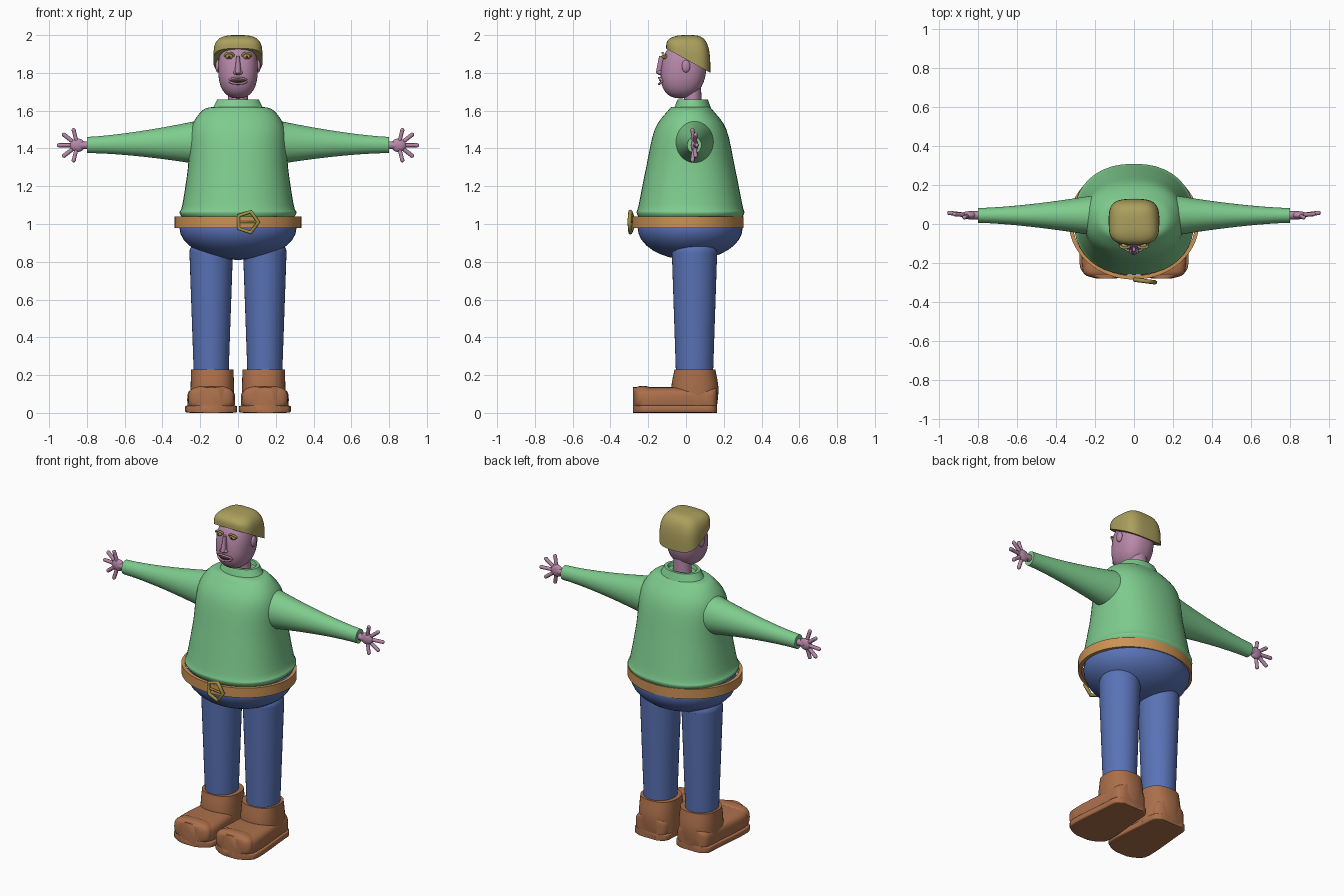
import bpy, bmesh, math
from math import sin, cos, radians
from mathutils import Vector

if "Cube" in bpy.data.objects:
    bpy.data.objects.remove(bpy.data.objects["Cube"])


def material(name, *colour):
    mat = bpy.data.materials.new(name)
    mat.use_nodes = True
    mat.diffuse_color = (*colour, 1)
    shader = mat.node_tree.nodes["Principled BSDF"]
    shader.inputs["Base Color"].default_value = (*colour, 1)
    return mat


GREEN = material("shirt green", .21, .6, .27)
BLUE = material("jeans blue", .1, .17, .47)
BROWN = material("boot brown", .41, .16, .07)
TAN = material("belt tan", .6, .29, .09)
BLOND = material("hair blond", .41, .35, .11)
GOLD = material("buckle gold", .36, .28, .06)
SKIN = material("skin pink", .48, .25, .4)
DARK = material("mouth dark", .06, .03, .04)


def add_object(name, data, mat):
    data.materials.append(mat)
    ob = bpy.data.objects.new(name, data)
    bpy.context.collection.objects.link(ob)
    return ob


def soften(rings, steps=4):
    """Catmull-Rom interpolation between neighbouring rings."""
    last = len(rings) - 1
    result = []
    for i in range(last):
        a, b, c, d = (Vector(rings[max(0, min(last, i + k))]) for k in (-1, 0, 1, 2))
        for step in range(steps):
            u = step / steps
            bend = (2 * a - 5 * b + 4 * c - d) * u + (3 * b - a - 3 * c + d) * u * u
            result.append(b + (c - a + bend) * u / 2)
    return result + [rings[last]]


def loft(name, mat, centre, rings, axis='z', power=2, caps=True, sides=40):
    """Skin rings of (position, radius, radius, optional shift, optional tilt)."""
    bm = bmesh.new()
    loops = []
    for place, wide, deep, *extra in rings:
        shift, tilt = (*extra, 0, 0)[:2]
        loop = []
        for i in range(sides):
            angle = math.tau * i / sides
            p, q = (math.copysign(abs(f(angle)) ** (2 / power), f(angle)) for f in (cos, sin))
            p, q = p * wide, q * deep
            along = place + tilt * q
            p, q = centre[0] + p, centre[1] + shift + q
            co = {'x': (along, p, q), 'y': (p, along, q), 'z': (p, q, along)}[axis]
            loop.append(bm.verts.new(co))
        loops.append(loop)
    for low, high in zip(loops, loops[1:]):
        for i in range(sides):
            bm.faces.new((low[i - 1], low[i], high[i], high[i - 1]))
    if caps:
        bm.faces.new(loops[0])
        bm.faces.new(loops[-1])
    bmesh.ops.recalc_face_normals(bm, faces=bm.faces)
    mesh = bpy.data.meshes.new(name)
    bm.to_mesh(mesh)
    bm.free()
    ob = add_object(name, mesh, mat)
    bpy.ops.object.select_all(action='DESELECT')
    ob.select_set(True)
    bpy.context.view_layer.objects.active = ob
    bpy.ops.object.shade_smooth_by_angle(angle=radians(45))


def egg(name, mat, centre, size, power=2, lean=0, tilt=0, start=-88, sides=32):
    """Rounded body; lean shears it along y, tilt slopes its lower rim."""
    rings = []
    count = 16
    for k in range(count + 1):
        angle = radians(start + (88 - start) * k / count)
        rise = math.copysign(abs(sin(angle)) ** (2 / power), angle)
        girth = cos(angle) ** (2 / power)
        height = size[2] * rise
        rings.append((centre[2] + height, size[0] * girth, size[1] * girth,
                      lean * height, tilt * (1 - rise)))
    loft(name, mat, centre, rings, power=power, sides=sides)


def tube(name, mat, points, radius, cyclic=False):
    curve = bpy.data.curves.new(name, 'CURVE')
    curve.dimensions = '3D'
    curve.bevel_depth = radius
    curve.bevel_resolution = 2
    curve.use_fill_caps = True
    spline = curve.splines.new('POLY')
    spline.points.add(len(points) - 1)
    for point, co in zip(spline.points, points):
        point.co = (*co, 1)
    spline.use_cyclic_u = cyclic
    add_object(name, curve, mat)


def arch(name, mat, centre, width, height, depth):
    """Thin bowed strip for lips and eyelids."""
    angles = [math.pi * k / 8 for k in range(9)]
    tube(name, mat, [(centre[0] + width * cos(a), centre[1] - depth * sin(a),
                      centre[2] + height * sin(a)) for a in angles], .006)


# Pullover with gathered hem and round belly, then the open collar
loft("pullover", GREEN, (0, .024), soften([
    (1.03, .29, .27), (1.06, .31, .285), (1.1, .295, .275), (1.3, .265, .235),
    (1.5, .25, .19), (1.6, .19, .12), (1.62, .13, .1)]), power=2.25)
loft("collar", GREEN, (0, .035), [
    (1.6, .15, .1), (1.62, .13, .095), (1.66, .11, .08), (1.66, .09, .065), (1.64, .085, .06)])

# Belt: a flat hollow band
low, high, inset = .98, 1.04, .02
loft("belt", TAN, (0, .01), [
    (z, .335 - gap, .295 - gap) for z, gap in
    ((low, 0), (high, 0), (high, inset), (low, inset), (low, 0))], caps=False, sides=56)

# Five-sided buckle and its prong, turned slightly off the belt
corners = [Vector((.05, -.292, 1.01)) + .058 * Vector((cos(a), -.13 * cos(a), sin(a)))
           for a in (math.tau * k / 5 for k in range(5))]
tube("buckle", GOLD, corners, .011, cyclic=True)
tube("buckle_prong", GOLD, [corners[0], (corners[2] + corners[3]) / 2], .006)

egg("trouser_seat", BLUE, (0, .022, .98), (.31, .278, .17), sides=48)

# Half-widths of a boot from heel to toe
footprint = [(.165, .07), (.14, .11), (.05, .12), (-.2, .138), (-.26, .1), (-.28, .05)]

for side, s in (("left", 1), ("right", -1)):
    # Leg with rounded hip
    hip = s * .142
    loft(side + "_leg", BLUE, (hip, .045), [(.2, .092, .098), (.85, .115, .12)])
    egg(side + "_hip", BLUE, (hip, .045, .85), (.115, .12, .08))

    # Boot: sole, foot, toe cap and shaft
    loft(side + "_sole", BROWN, (s * .142, .02),
         soften([(y, w, .02) for y, w in footprint]), 'y', power=8)
    loft(side + "_foot", BROWN, (s * .142, .07),
         soften([(y, w * .92, .066) for y, w in footprint]), 'y', power=3.5)
    egg(side + "_toe_cap", BROWN, (s * .142, -.228, .078), (.122, .05, .065), power=3)
    loft(side + "_boot_shaft", BROWN, (s * .136, .047), soften([
        (.02, .115, .115), (.13, .115, .125), (.23, .112, .108)]), power=2.4)

    # Sleeve flaring toward the shoulder
    rings = []
    for k in range(13):
        u = k / 12
        r = .04 + .075 * (1 - u) ** 1.5
        rings.append((s * (.17 + .63 * u), r * .95, r * 1.07, .015 * (1 - u)))
    loft(side + "_sleeve", GREEN, (.044, 1.418), rings, 'x')

    # Hand with five spread fingers
    palm = Vector((s * .85, .045, 1.417))
    tube(side + "_wrist", SKIN, [palm, palm - Vector((s * .08, 0, 0))], .021)
    egg(side + "_palm", SKIN, palm, (.04, .02, .036))
    for k in range(-2, 3):
        a = radians(38 * k)
        reach = .098 - .008 * abs(k)
        tip = palm + Vector((s * reach * cos(a), .03 * (cos(a) - .6), reach * sin(a)))
        tube(f"{side}_finger_{k + 3}", SKIN, [palm, tip], .011)
        egg(f"{side}_fingertip_{k + 3}", SKIN, tip, [.011] * 3, sides=12)

    # Ear, eye and nostril
    egg(side + "_ear", SKIN, (s * .107, 0, 1.835), (.013, .022, .033))
    egg(side + "_eye", GOLD, (s * .046, -.112, 1.886), (.021, .016, .014))
    egg(side + "_pupil", DARK, (s * .046, -.126, 1.886), (.007, .004, .007), sides=12)
    arch(side + "_eyelid", BLOND, (s * .046, -.112, 1.89), .024, .016, .012)
    egg(side + "_nostril", SKIN, (s * .014, -.138, 1.802), (.011, .014, .01), sides=16)

# Neck, head and nose
loft("neck", SKIN, (0, .035), [(1.62, .055, .047), (1.74, .052, .045)])
egg("head", SKIN, (0, -.012, 1.82), (.105, .12, .155), power=2.4, lean=.1, sides=40)
loft("nose", SKIN, (0, -.13), [(1.89, .008, .012), (1.8, .018, .03), (1.79, .01, .015)], sides=16)

# Mouth
egg("mouth_opening", DARK, (0, -.124, 1.758), (.042, .015, .013))
egg("teeth", GOLD, (0, -.128, 1.762), (.034, .014, .007))
arch("upper_lip", SKIN, (0, -.122, 1.758), .046, .016, .02)
arch("lower_lip", SKIN, (0, -.122, 1.758), .046, -.016, .02)

# Hair: squarish dome whose rim slopes down toward the back
egg("hair", BLOND, (0, .012, 1.865), (.13, .117, .135), power=3.3, tilt=-.55, start=0, sides=48)
